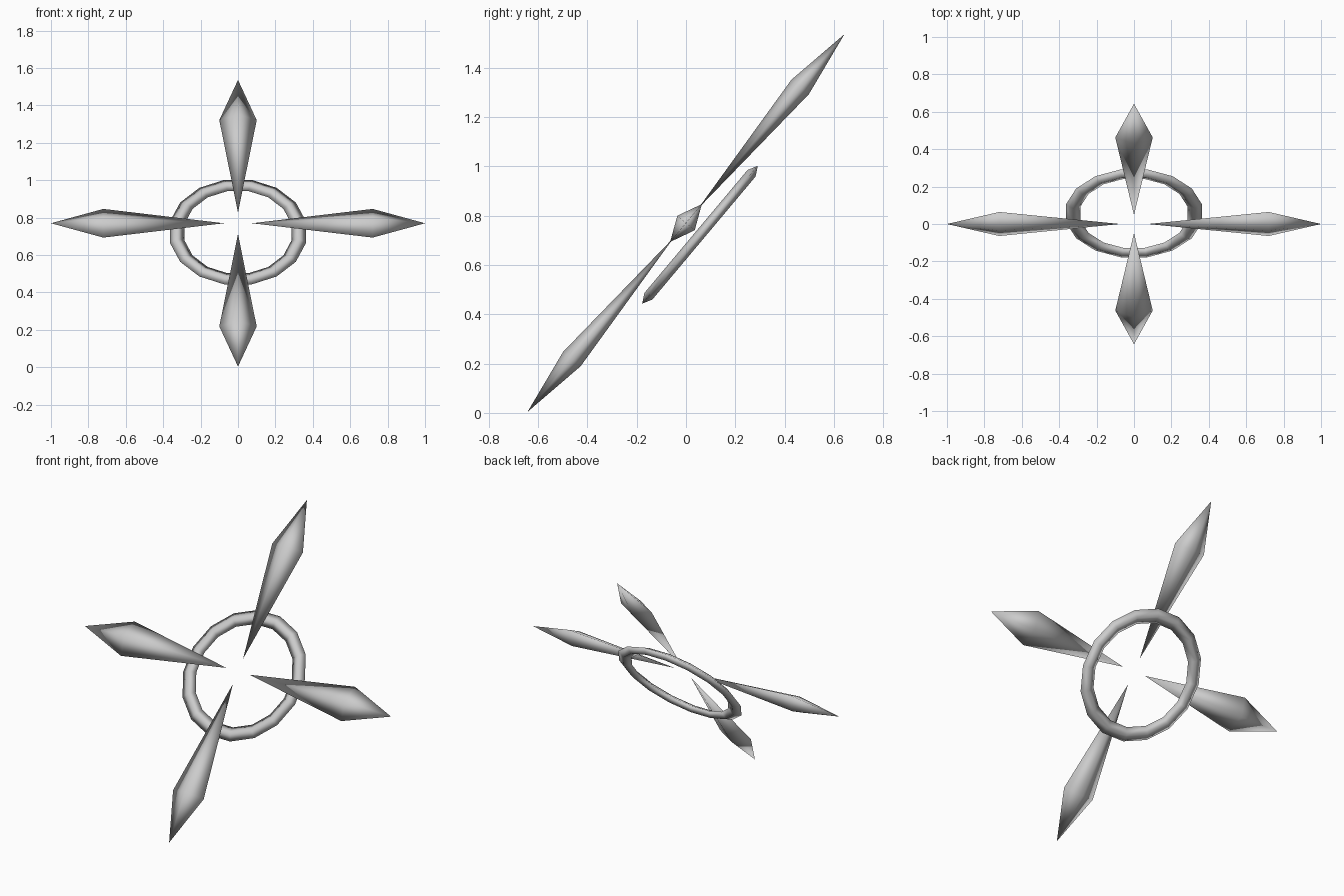
import bpy, bmesh, math
from mathutils import Matrix, Vector

if "Cube" in bpy.data.objects:
    bpy.data.objects.remove(bpy.data.objects["Cube"])

# shared tilted frame: local XY plane leans back 50 degrees about the hub
FRAME = Matrix.Translation((0, 0, 0.77)) @ Matrix.Rotation(math.radians(50), 4, 'X')


def make_object(name, verts, faces, matrix):
    mesh = bpy.data.meshes.new(name)
    mesh.from_pydata([matrix @ Vector(v) for v in verts], [], faces)
    bm = bmesh.new()
    bm.from_mesh(mesh)
    bmesh.ops.recalc_face_normals(bm, faces=bm.faces)
    bm.to_mesh(mesh)
    bm.free()
    mesh.shade_smooth()
    obj = bpy.data.objects.new(name, mesh)
    bpy.context.collection.objects.link(obj)
    return obj


# four long diamond blades around the hub
def blade(name, angle):
    verts = [(0.075, 0, 0), (1, 0, 0), (0.72, 0.1, 0),
             (0.72, 0, 0.046), (0.72, -0.1, 0), (0.72, 0, -0.046)]
    faces = []
    for i in range(4):
        a, b = 2 + i, 2 + (i + 1) % 4
        faces += [(0, a, b), (1, b, a)]
    make_object(name, verts, faces, FRAME @ Matrix.Rotation(angle, 4, 'Z'))


for i, side in enumerate(("right", "top", "left", "bottom")):
    blade(side + "_blade", i * math.pi / 2)

# low-poly ring set just behind the blades
SEGMENTS, SIDES = 16, 4
verts, faces = [], []
for i in range(SEGMENTS):
    a = 2 * math.pi * (i + 0.5) / SEGMENTS
    for j in range(SIDES):
        b = 2 * math.pi * j / SIDES
        r = 0.332 + 0.04 * math.cos(b)
        verts.append((r * math.cos(a), r * math.sin(a), -0.074 + 0.021 * math.sin(b)))
        n, k = (i + 1) % SEGMENTS, (j + 1) % SIDES
        faces.append((i * SIDES + j, n * SIDES + j, n * SIDES + k, i * SIDES + k))
make_object("ring", verts, faces, FRAME)
